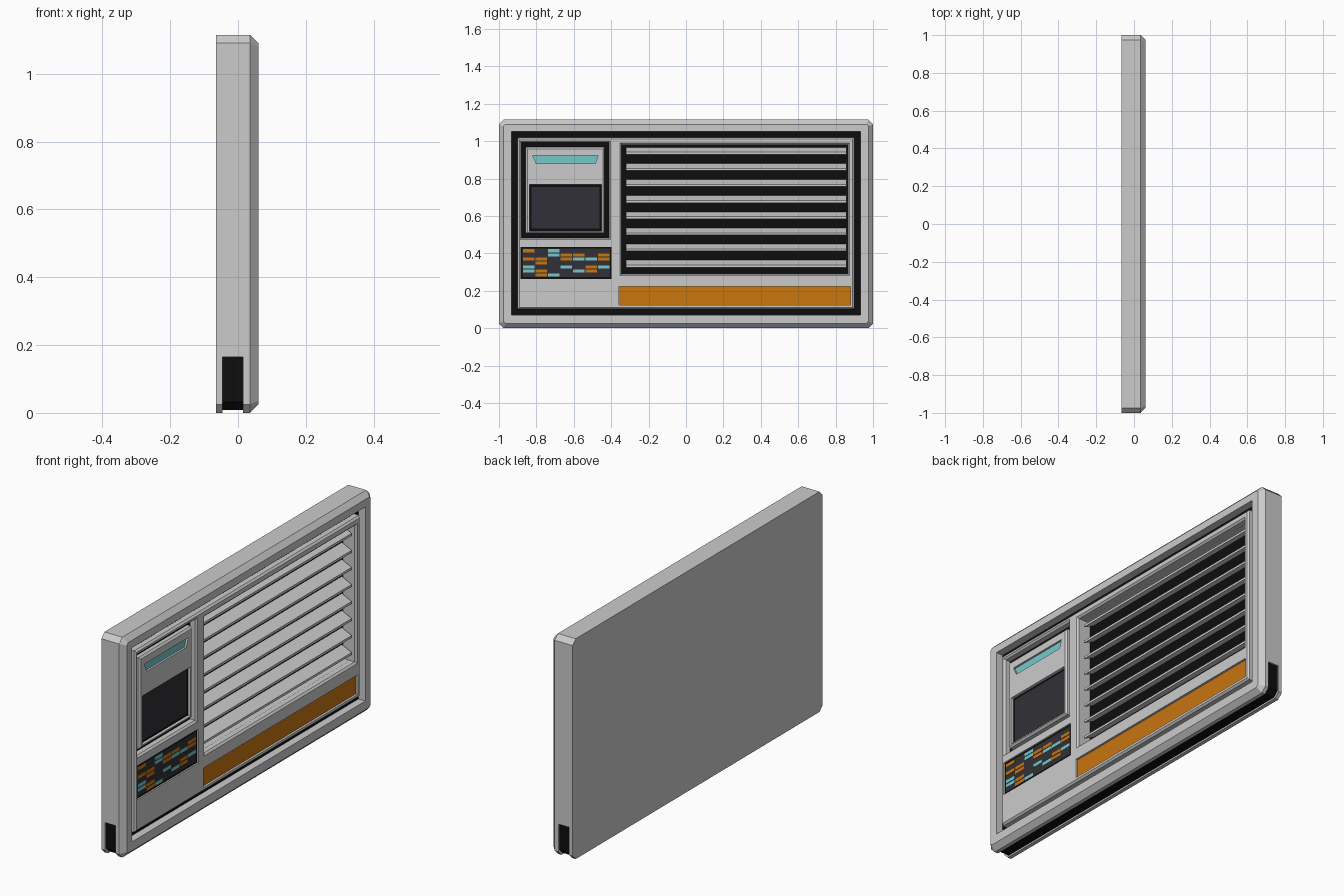
import bpy, bmesh

if "Cube" in bpy.data.objects:
    bpy.data.objects.remove(bpy.data.objects["Cube"])

def material(name, rgb):
    m = bpy.data.materials.new(name)
    m.diffuse_color = (*rgb, 1)
    m.use_nodes = True
    m.node_tree.nodes["Principled BSDF"].inputs["Base Color"].default_value = m.diffuse_color
    return m

BLACK = material("black", (0.004, 0.004, 0.004))
DARK = material("dark_glass", (0.03, 0.03, 0.038))
ORANGE = material("orange", (0.58, 0.18, 0.005))
CYAN = material("cyan", (0.18, 0.58, 0.6))

def prism(name, pts, x0, x1, mat=None, bevel=0):
    """Extrude a (y, z) outline along x, optionally chamfering the front rim."""
    bm = bmesh.new()
    back = bm.faces.new([bm.verts.new((x0, y, z)) for y, z in pts])
    ext = bmesh.ops.extrude_face_region(bm, geom=[back])["geom"]
    bmesh.ops.translate(bm, vec=(x1 - x0, 0, 0),
                        verts=[g for g in ext if isinstance(g, bmesh.types.BMVert)])
    bmesh.ops.recalc_face_normals(bm, faces=bm.faces[:])
    return_mesh = bpy.data.meshes.new(name)
    if bevel:
        chamfer_front(bm, x1, bevel)
    bm.to_mesh(return_mesh)
    bm.free()
    ob = bpy.data.objects.new(name, return_mesh)
    bpy.context.collection.objects.link(ob)
    if mat:
        return_mesh.materials.append(mat)
    return ob

def chamfer_front(bm, x, size):
    rim = [e for e in bm.edges if all(abs(v.co.x - x) < 1e-4 for v in e.verts)
           and len(e.link_faces) == 2 and e.calc_face_angle(0) > 0.8]
    bmesh.ops.bevel(bm, geom=rim, offset=size, segments=1, affect='EDGES')

def rect(y0, y1, z0, z1):
    return [(y0, z0), (y1, z0), (y1, z1), (y0, z1)]

def cut(ob, pts, x0, x1):
    cutter = prism("cutter", pts, x0, x1)
    cutter.hide_render = True
    mod = ob.modifiers.new("cut", 'BOOLEAN')
    mod.operation, mod.solver, mod.object = 'DIFFERENCE', 'EXACT', cutter
    bpy.context.view_layer.objects.active = ob
    bpy.ops.object.modifier_apply(modifier=mod.name)
    bpy.data.objects.remove(cutter)

# Key outlines in (y, z)
VENT = rect(-0.344, 0.866, 0.29, 0.98)
SCREEN_BAY = rect(-0.879, -0.413, 0.483, 0.993)
SCREEN = rect(-0.837, -0.451, 0.52, 0.768)
LIGHT = [(-0.80, 0.88), (-0.485, 0.88), (-0.47, 0.923), (-0.82, 0.923)]
DISPLAY = rect(-0.884, -0.397, 0.263, 0.435)
STRIP = rect(-0.357, 0.879, 0.123, 0.222)
FLOOR = 0.02

# Casing with cut corners and a chamfered front rim
H, C = 1.115, 0.025
outline = [(-1 + C, 0), (1 - C, 0), (1, C), (1, H - C),
           (1 - C, H), (-1 + C, H), (-1, H - C), (-1, C)]
casing = prism("casing", outline, -0.065, 0.06, bevel=0.025)
cut(casing, rect(-0.933, 0.933, 0.07, 1.052), FLOOR, 0.2)
cut(casing, VENT, -0.02, 0.2)

# Channel wrapping the underside and lower ends, with black lining
inner = [(-0.99, 0.165), (-0.99, 0.034), (-0.966, 0.01),
         (0.966, 0.01), (0.99, 0.034), (0.99, 0.165)]
cut(casing, inner + [(1.1, 0.165), (1.1, -0.1), (-1.1, -0.1), (-1.1, 0.165)], -0.045, 0.015)
lining = [(y * 1.002, z - 0.002 if z < 0.1 else z) for y, z in inner]
prism("channel_lining", inner + lining[::-1], -0.045, 0.015, BLACK)

# Black groove floor and vent backing
floor = prism("groove_floor", rect(-0.933, 0.933, 0.07, 1.052), FLOOR, FLOOR + 0.001, BLACK)
cut(floor, VENT, -0.1, 0.2)
prism("vent_backing", VENT, -0.02, -0.019, BLACK)

# Main front panel
panel = prism("front_panel", rect(-0.90, 0.90, 0.102, 1.02), FLOOR, 0.056)
cut(panel, VENT, -0.1, 0.2)
cut(panel, SCREEN_BAY, -0.1, 0.2)
bm = bmesh.new()
bm.from_mesh(panel.data)
chamfer_front(bm, 0.056, 0.009)
bm.to_mesh(panel.data)
bm.free()
cut(panel, DISPLAY, 0.046, 0.2)
cut(panel, STRIP, 0.044, 0.2)

# Screen block with recessed screen and light
block = prism("screen_block", rect(-0.857, -0.435, 0.505, 0.968), FLOOR, 0.05, bevel=0.009)
cut(block, SCREEN, 0.034, 0.2)
cut(block, LIGHT, 0.038, 0.2)
prism("screen_surround", SCREEN, 0.034, 0.035, BLACK)
prism("screen", rect(-0.825, -0.463, 0.532, 0.756), 0.035, 0.037, DARK)
prism("status_light", LIGHT, 0.038, 0.040, CYAN)

# Orange strip
prism("orange_strip", STRIP, 0.044, 0.045, ORANGE)

# Indicator display: each string is a column, top to bottom
prism("display_surround", DISPLAY, 0.046, 0.048, BLACK)
prism("display", rect(-0.874, -0.407, 0.273, 0.425), 0.048, 0.050, DARK)
columns = ["o.o.cc.", "..oo.oo", "cc....c", ".oo.c..", ".oc..c.", "..c.oo.", ".oo.c.."]
dy, dz = 0.467 / 7, 0.152 / 7
for i, col in enumerate(columns):
    for j, ch in enumerate(col):
        if ch != ".":
            y, z = -0.874 + i * dy, 0.425 - j * dz
            prism("indicator", rect(y + 0.002, y + dy - 0.002, z - dz + 0.002, z - 0.003),
                  0.050, 0.0515, ORANGE if ch == "o" else CYAN)

# Sloping vent slats: an (x, z) profile run along y
for i in range(8):
    top = 0.967 - i * 0.0862
    profile = [(-0.019, top), (0.036, top - 0.026), (0.036, top - 0.038), (-0.019, top - 0.012)]
    bm = bmesh.new()
    ends = [[bm.verts.new((x, y, z)) for x, z in profile] for y in (-0.322, 0.858)]
    bm.faces.new(ends[0])
    bm.faces.new(ends[1])
    for k in range(4):
        n = (k + 1) % 4
        bm.faces.new((ends[0][k], ends[0][n], ends[1][n], ends[1][k]))
    bmesh.ops.recalc_face_normals(bm, faces=bm.faces[:])
    mesh = bpy.data.meshes.new("vent_slat")
    bm.to_mesh(mesh)
    bm.free()
    bpy.context.collection.objects.link(bpy.data.objects.new("vent_slat", mesh))
